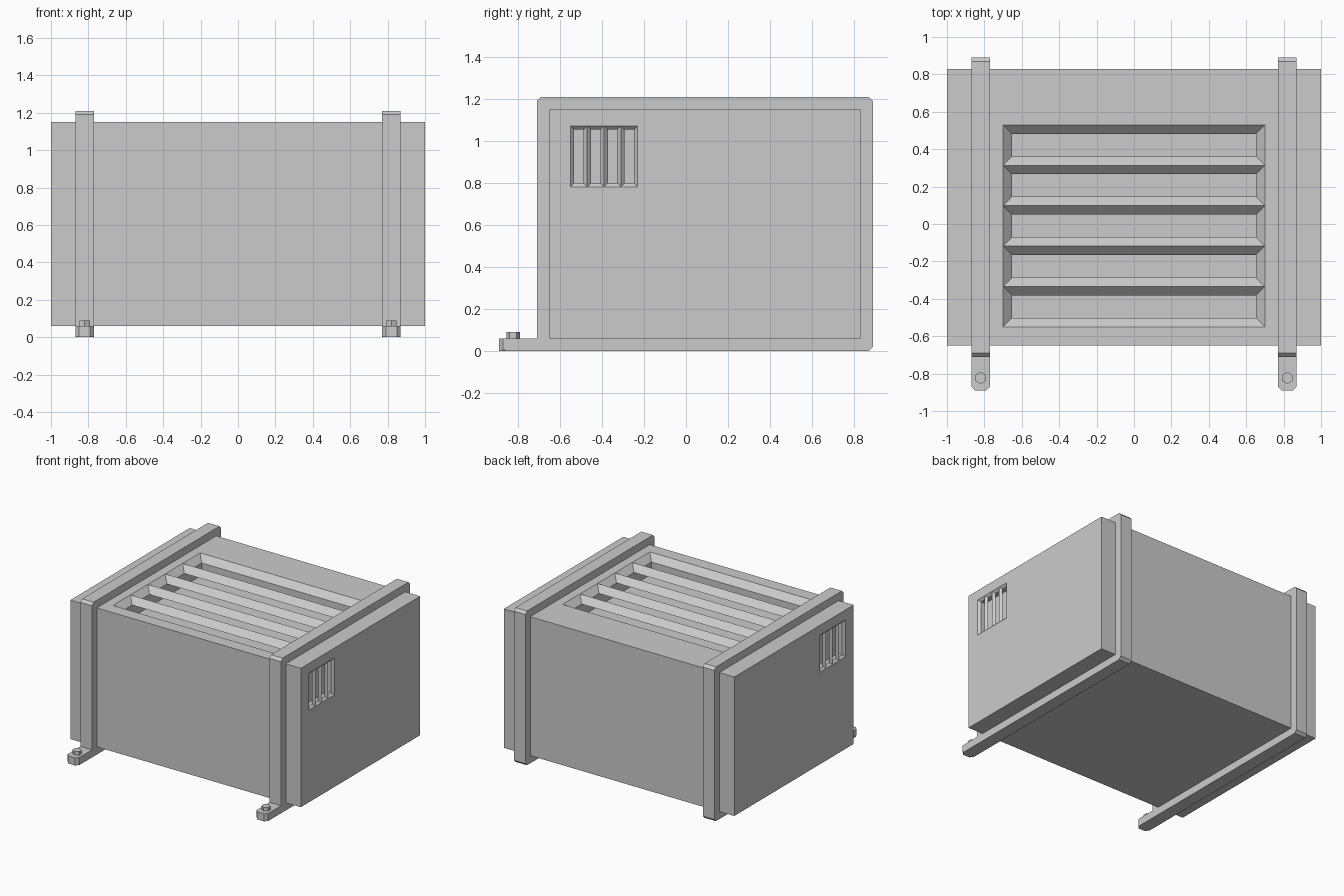
import bpy, bmesh
from mathutils import Matrix, Vector

cube = bpy.data.objects.get("Cube")
if cube:
    bpy.data.objects.remove(cube, do_unlink=True)

GREY = (0.6, 0.6, 0.6, 1)
metal = bpy.data.materials.new("light_grey_metal")
metal.use_nodes = True
metal.diffuse_color = GREY
metal.node_tree.nodes["Principled BSDF"].inputs["Base Color"].default_value = GREY


def finish(name, bm):
    bmesh.ops.recalc_face_normals(bm, faces=bm.faces[:])
    mesh = bpy.data.meshes.new(name)
    bm.to_mesh(mesh)
    bm.free()
    mesh.materials.append(metal)
    obj = bpy.data.objects.new(name, mesh)
    bpy.context.collection.objects.link(obj)
    return obj


def box(name, low, high):
    low, high = Vector(low), Vector(high)
    bm = bmesh.new()
    bmesh.ops.create_cube(bm, size=1)
    bmesh.ops.scale(bm, vec=high - low, verts=bm.verts[:])
    bmesh.ops.translate(bm, vec=(low + high) / 2, verts=bm.verts[:])
    return finish(name, bm)


def cut(target, cutter):
    mod = target.modifiers.new("opening", 'BOOLEAN')
    mod.operation = 'DIFFERENCE'
    mod.solver = 'EXACT'
    mod.object = cutter
    bpy.context.view_layer.objects.active = target
    bpy.ops.object.modifier_apply(modifier=mod.name)
    bpy.data.objects.remove(cutter, do_unlink=True)


def vent(name, body, centre, axes, length, width, count, bevel, depth):
    """Bevelled recess crossed by wedge slats; axes are along, across, outward."""
    place = Matrix.Translation(centre) @ Matrix(axes).transposed().to_4x4()

    # Recess with a sloping rim and straight walls
    bm = bmesh.new()
    rings = []
    for grow, height in ((bevel, bevel), (-bevel, -bevel), (-bevel, -depth)):
        a, b = length / 2 + grow, width / 2 + grow
        rings.append([bm.verts.new((x, y, height))
                      for x, y in ((-a, -b), (a, -b), (a, b), (-a, b))])
    bm.faces.new(rings[0])
    bm.faces.new(rings[-1])
    for upper, lower in zip(rings, rings[1:]):
        for i in range(4):
            j = (i + 1) % 4
            bm.faces.new((upper[i], upper[j], lower[j], lower[i]))
    bm.transform(place)
    cut(body, finish(name + "_cutter", bm))

    # Wedge slats with mitred ends
    for k in range(1, count):
        y = -width / 2 + k * width / count
        bm = bmesh.new()
        ends = []
        for s in (-1, 1):
            base = s * (length / 2 - bevel)
            ends.append([bm.verts.new(p) for p in (
                (s * length / 2, y, 0),
                (base, y - bevel, -bevel),
                (base, y + bevel, -bevel))])
            bm.faces.new(ends[-1])
        for i in range(3):
            j = (i + 1) % 3
            bm.faces.new((ends[0][i], ends[0][j], ends[1][j], ends[1][i]))
        bm.transform(place)
        finish(f"{name}_slat_{k}", bm)


# Housing with a large top vent and a small vent on each end
X, Y, Z = Vector((1, 0, 0)), Vector((0, 1, 0)), Vector((0, 0, 1))
housing = box("housing", (-1, -0.65, 0.06), (1, 0.83, 1.15))
vent("top_vent", housing, (0, -0.01, 1.15), (X, Y, Z), 1.4, 1.08, 5, 0.048, 0.144)
for side, label in ((1, "left"), (-1, "right")):
    vent(label + "_vent", housing, (side, -0.39, 0.927), (Z, Y, X * side),
         0.29, 0.32, 4, 0.018, 0.055)

# Wrap-around straps, each ending in a bolted foot at the front
OUTER = ((-0.89, 0), (-0.89, 0.06), (-0.71, 0.06), (-0.71, 1.19), (-0.69, 1.21),
         (0.87, 1.21), (0.89, 1.19), (0.89, 0.02), (0.87, 0))
INNER = ((-0.65, 0.06), (-0.65, 1.15), (0.83, 1.15), (0.83, 0.06))
for side, label in ((1, "left"), (-1, "right")):
    bm = bmesh.new()
    for loop in (OUTER, INNER):
        verts = [bm.verts.new((side * 0.82 - 0.05, y, z)) for y, z in loop]
        for i, v in enumerate(verts):
            bm.edges.new((v, verts[(i + 1) % len(verts)]))
    bmesh.ops.triangle_fill(bm, edges=bm.edges[:], use_beauty=True)
    grown = bmesh.ops.extrude_face_region(bm, geom=bm.faces[:], use_keep_orig=True)
    bmesh.ops.translate(bm, vec=X * 0.1, verts=[
        v for v in grown["geom"] if isinstance(v, bmesh.types.BMVert)])
    bmesh.ops.recalc_face_normals(bm, faces=bm.faces[:])
    tip = [e for e in bm.edges if all(v.co.y < -0.88 for v in e.verts)
           and abs(e.verts[0].co.x - e.verts[1].co.x) < 0.01]
    bmesh.ops.bevel(bm, geom=tip, offset=0.02, segments=1, affect='EDGES')
    finish(label + "_strap", bm)

    # Hex bolt head
    bm = bmesh.new()
    bmesh.ops.create_cone(bm, cap_ends=True, segments=6, radius1=0.032,
                          radius2=0.032, depth=0.03)
    bmesh.ops.translate(bm, vec=(side * 0.82, -0.823, 0.075), verts=bm.verts[:])
    finish(label + "_bolt", bm)
